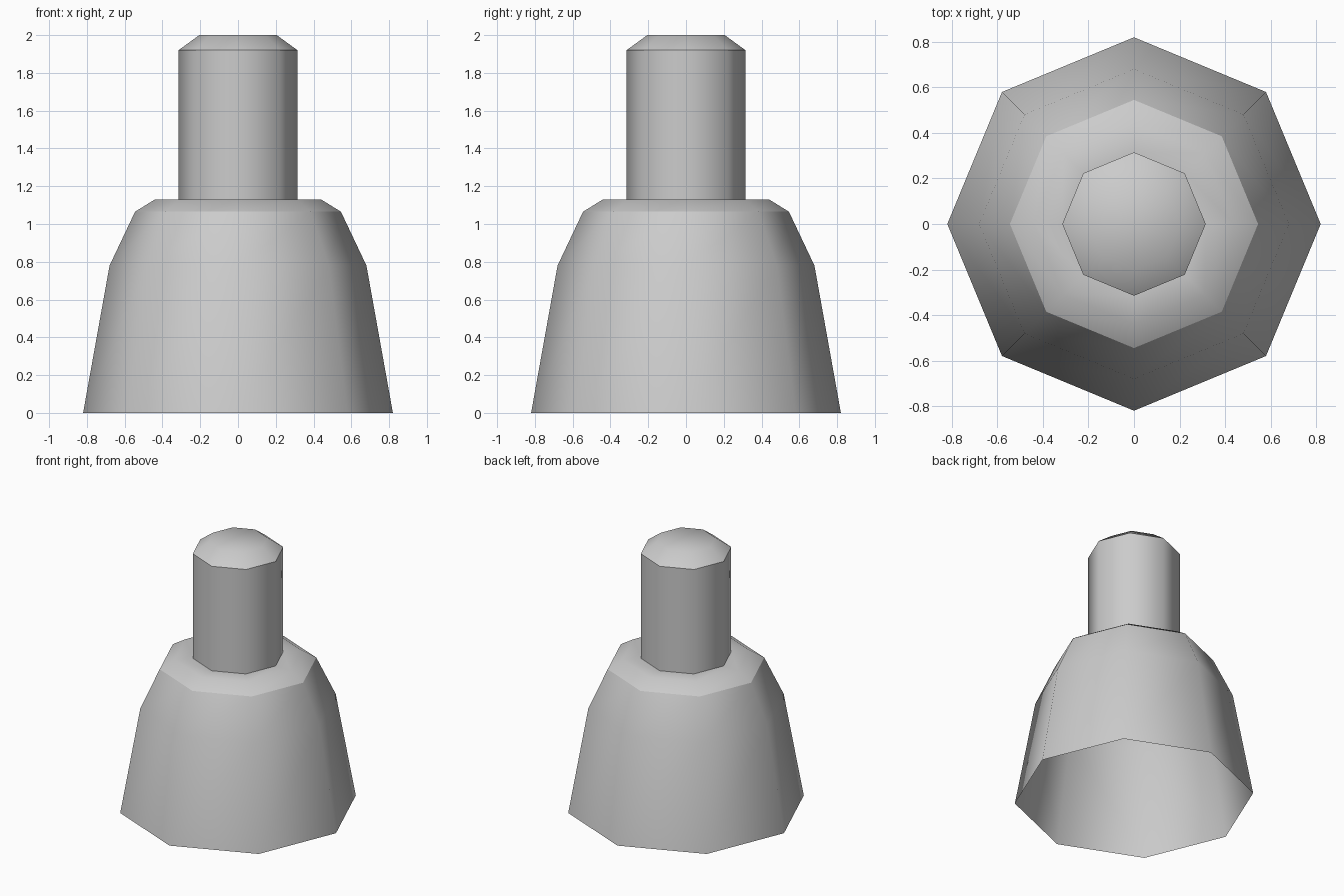
import bpy
import bmesh
from math import cos, sin, pi

SIDES = 8

cube = bpy.data.objects.get("Cube")
if cube:
    bpy.data.objects.remove(cube, do_unlink=True)

# Single plain grey
grey = bpy.data.materials.new("plain_grey")
grey.use_nodes = True
colour = (0.6, 0.6, 0.6, 1)
grey.diffuse_color = colour
grey.node_tree.nodes["Principled BSDF"].inputs["Base Color"].default_value = colour


def lathe(name, profile, sharp_rings, cap=False):
    """Turn a (radius, height) profile into an open eight-sided shell."""
    bm = bmesh.new()
    rings = [[bm.verts.new((r * cos(2 * pi * i / SIDES), r * sin(2 * pi * i / SIDES), z))
              for i in range(SIDES)] for r, z in profile]
    for low, high in zip(rings, rings[1:]):
        for i in range(SIDES):
            j = (i + 1) % SIDES
            bm.faces.new((low[i], low[j], high[j], high[i]))
    if cap:
        bm.faces.new(rings[-1])
    for face in bm.faces:
        face.smooth = True
    # Crease only the chosen rings; the corners stay softly shaded
    for k in sharp_rings:
        for i in range(SIDES):
            bm.edges.get((rings[k][i], rings[k][(i + 1) % SIDES])).smooth = False
    mesh = bpy.data.meshes.new(name)
    bm.to_mesh(mesh)
    bm.free()
    mesh.materials.append(grey)
    obj = bpy.data.objects.new(name, mesh)
    bpy.context.collection.objects.link(obj)
    return obj


# Hollow flared body with a bevelled shoulder
lathe("body", [(0.82, 0), (0.68, 0.78), (0.545, 1.065), (0.44, 1.13), (0.315, 1.13)], [2])

# Upright stem with a chamfered top
lathe("stem", [(0.315, 1.13), (0.315, 1.92), (0.205, 2.0)], [1], cap=True)
